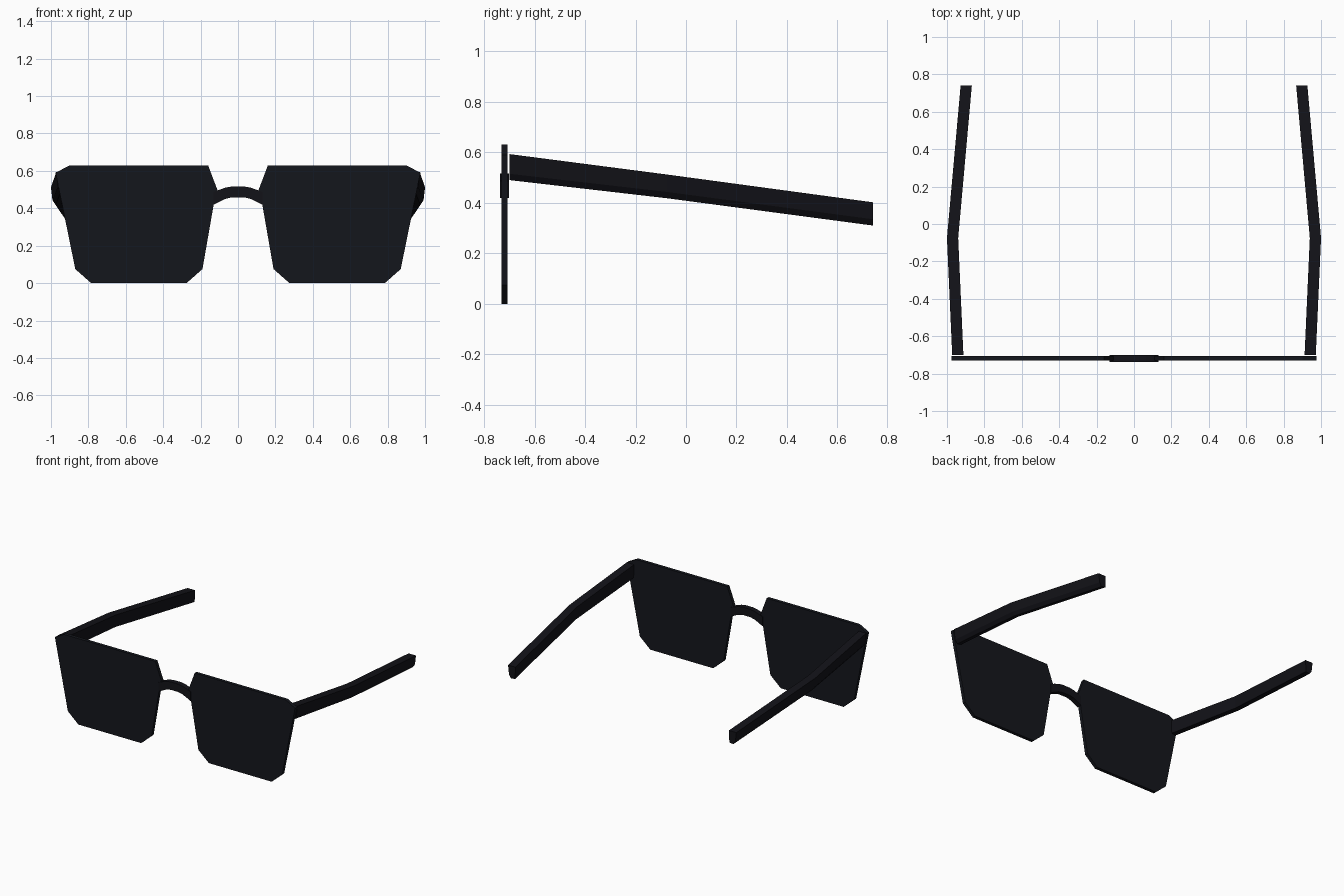
import bpy, bmesh

if "Cube" in bpy.data.objects:
    bpy.data.objects.remove(bpy.data.objects["Cube"])

FRONT, BACK = -0.74, -0.698


def material(name, rgb):
    m = bpy.data.materials.new(name)
    m.diffuse_color = (*rgb, 1)
    m.use_nodes = True
    m.node_tree.nodes["Principled BSDF"].inputs["Base Color"].default_value = m.diffuse_color
    return m


FRAME = material("frame_black", (0.006, 0.006, 0.009))
LENS = material("lens_dark", (0.007, 0.008, 0.012))


def finish(name, bm, mat, mirror=True):
    bmesh.ops.recalc_face_normals(bm, faces=bm.faces)
    me = bpy.data.meshes.new(name)
    bm.to_mesh(me)
    bm.free()
    me.materials.append(mat)
    ob = bpy.data.objects.new(name, me)
    bpy.context.collection.objects.link(ob)
    if mirror:
        ob.modifiers.new("mirror", 'MIRROR').use_mirror_merge = False
    return ob


def extrude(bm, depth):
    geo = bmesh.ops.extrude_face_region(bm, geom=bm.faces[:], use_keep_orig=True)["geom"]
    bmesh.ops.translate(bm, vec=(0, depth, 0),
                        verts=[g for g in geo if isinstance(g, bmesh.types.BMVert)])


def loft(name, sections, mat, mirror=True):
    bm = bmesh.new()
    rings = [[bm.verts.new(p) for p in s] for s in sections]
    n = len(rings[0])
    for a, b in zip(rings, rings[1:]):
        for i in range(n):
            j = (i + 1) % n
            bm.faces.new((a[i], a[j], b[j], b[i]))
    bm.faces.new(rings[0])
    bm.faces.new(rings[-1])
    return finish(name, bm, mat, mirror)


# Rims: outline inset into a ring, extruded to depth
outline = [(0.16, 0.63), (0.90, 0.63), (0.975, 0.59), (0.87, 0.075), (0.785, 0),
           (0.275, 0), (0.19, 0.075), (0.13, 0.42), (0.107, 0.49)]
bm = bmesh.new()
face = bm.faces.new([bm.verts.new((x, FRONT, z)) for x, z in outline])
bmesh.ops.inset_region(bm, faces=[face], thickness=0.036, use_even_offset=True)
lens_pts = [v.co.copy() for v in face.verts]
bmesh.ops.delete(bm, geom=[face], context='FACES_ONLY')
extrude(bm, BACK - FRONT)
finish("rims", bm, FRAME)

# Lenses: slightly recessed plates filling the rims
bm = bmesh.new()
bm.faces.new([bm.verts.new((p.x, FRONT + 0.009, p.z)) for p in lens_pts])
extrude(bm, BACK - FRONT - 0.018)
finish("lenses", bm, LENS)

# Bridge: arched bar between the rims (x, centre height, half thickness)
half = [(0.13, 0.453, 0.034), (0.10, 0.467, 0.032), (0.065, 0.481, 0.030), (0.03, 0.488, 0.029)]
path = [(-x, z, h) for x, z, h in half] + [(x, z, h) for x, z, h in reversed(half)]
loft("bridge", [[(x, FRONT + 0.003, z - h), (x, BACK - 0.003, z - h),
                 (x, BACK - 0.003, z + h), (x, FRONT + 0.003, z + h)]
                for x, z, h in path], FRAME, False)

# Temples: three stations (y, outer x, top, bottom), lower edges chamfered
stations = [(-0.70, 0.972, 0.593, 0.49), (-0.075, 1.0, 0.512, 0.418), (0.74, 0.927, 0.402, 0.31)]
loft("temples", [[(x, y, t), (x - 0.008, y, b + 0.025), (x - 0.025, y, b),
                  (x - 0.057, y, b + 0.005), (x - 0.06, y, t)]
                 for y, x, t, b in stations], FRAME)
